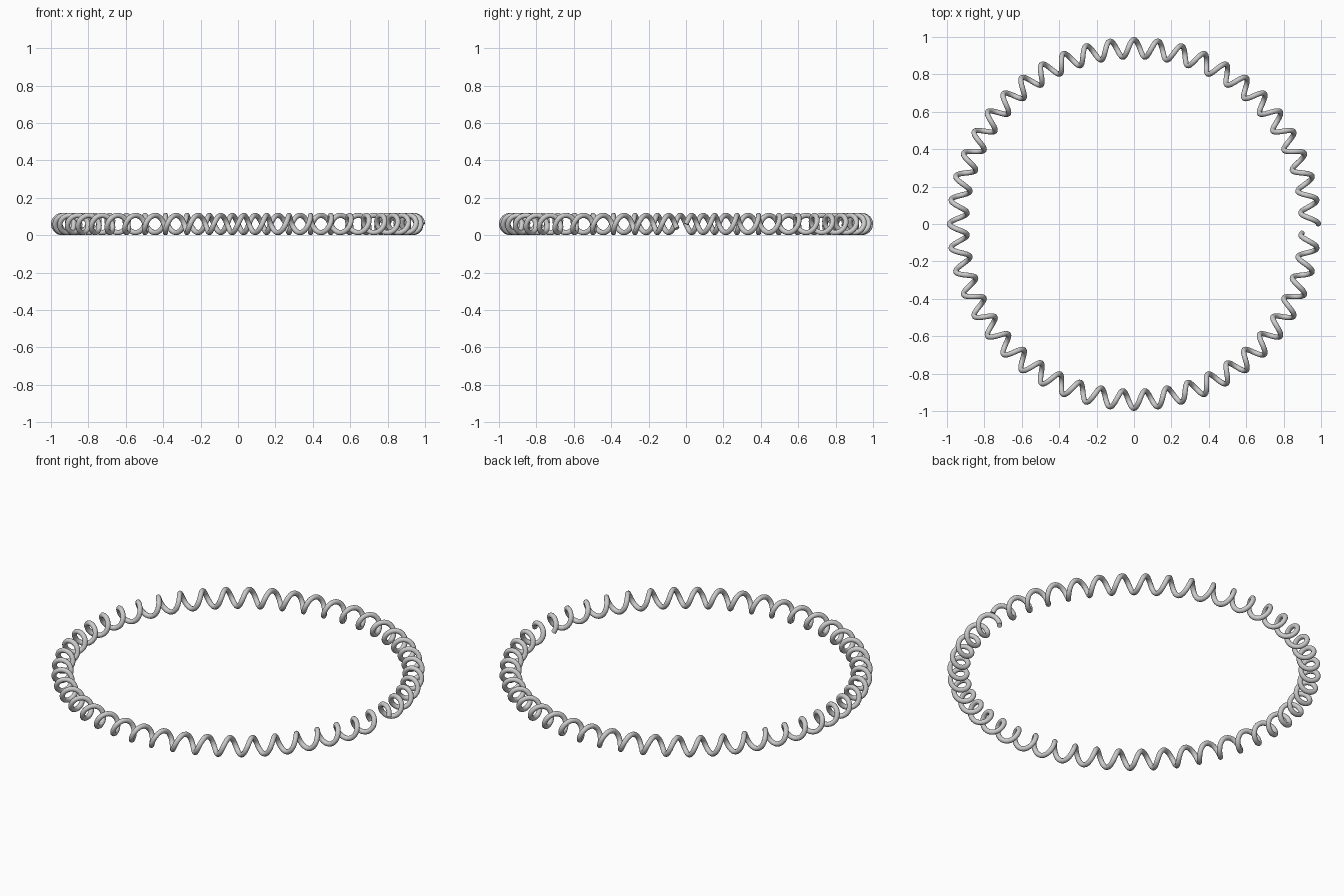
import bpy
from math import sin, cos, pi, radians

if "Cube" in bpy.data.objects:
    bpy.data.objects.remove(bpy.data.objects["Cube"])

RING_R = 0.940      # radius of the ring the coil follows
COIL_R = 0.046      # radius of each coil
WIRE_R = 0.014      # wire thickness
COILS = 48
STEPS = 24          # points per coil
END_PHASE = (COILS - 1) * 2 * pi + radians(212)   # small gap before closing

# wire path: helix wrapped round a ring
curve = bpy.data.curves.new("coil_spring_ring", 'CURVE')
curve.dimensions = '3D'
spline = curve.splines.new('POLY')
n = COILS * STEPS
spline.points.add(n - 1)
for i, p in enumerate(spline.points):
    phase = END_PHASE * i / (n - 1)
    a = phase / COILS
    r = RING_R + COIL_R * cos(phase)
    p.co = (r * cos(a), r * sin(a), COIL_R + WIRE_R + COIL_R * sin(phase), 1)

# round wire section with closed ends
curve.bevel_depth = WIRE_R
curve.bevel_resolution = 4
curve.use_fill_caps = True

spring = bpy.data.objects.new("coil_spring_ring", curve)
bpy.context.collection.objects.link(spring)
bpy.context.view_layer.objects.active = spring
spring.select_set(True)
bpy.ops.object.convert(target='MESH')
bpy.ops.object.shade_smooth_by_angle(angle=radians(40))
